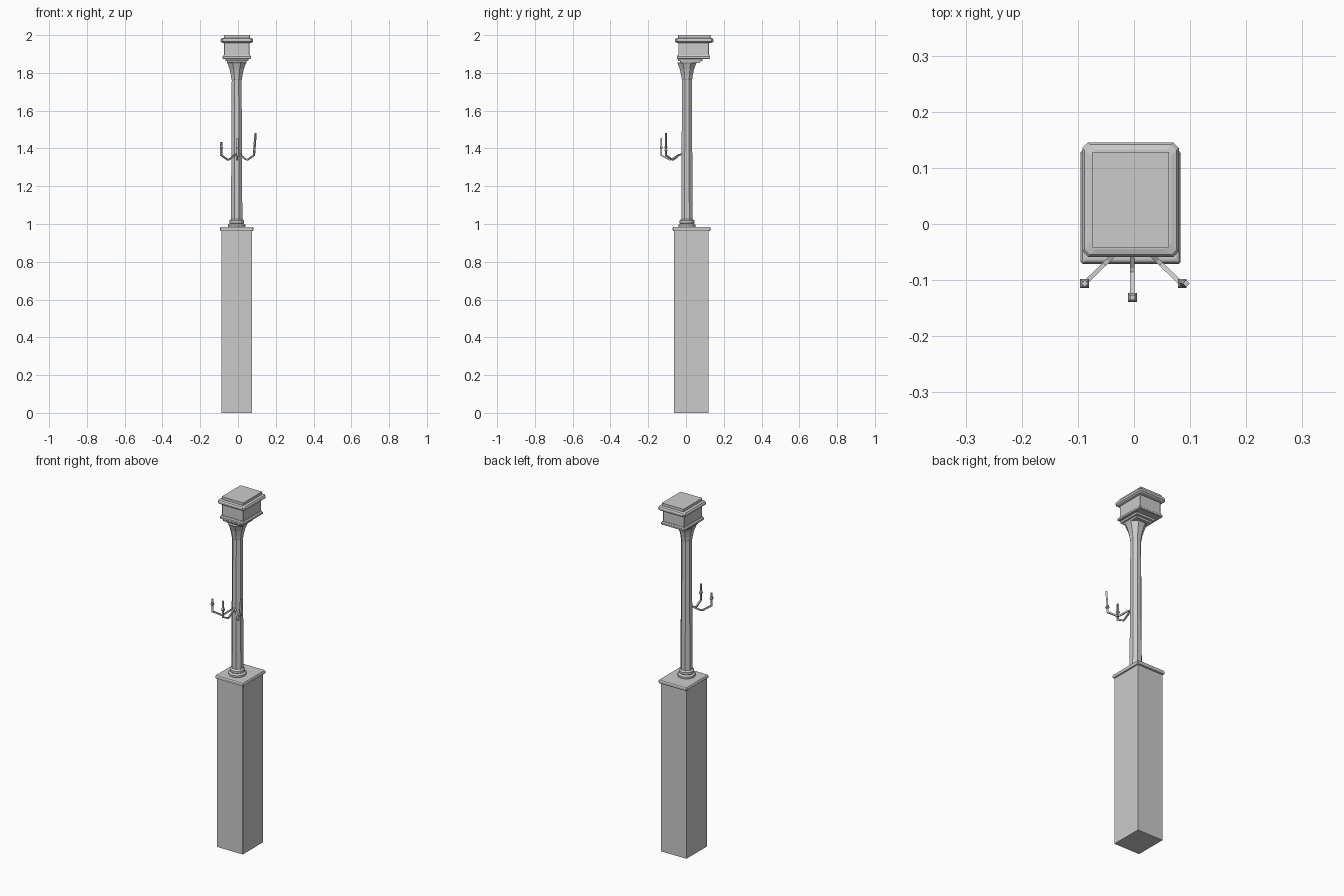
import bpy, bmesh, math
from mathutils import Vector

if "Cube" in bpy.data.objects:
    bpy.data.objects.remove(bpy.data.objects["Cube"])

mat = bpy.data.materials.new("stone grey")
mat.diffuse_color = (0.6, 0.6, 0.6, 1)
mat.use_nodes = True
mat.node_tree.nodes["Principled BSDF"].inputs["Base Color"].default_value = mat.diffuse_color


def loft(name, rings):
    """Skin a stack of equal-length point rings, capped at both ends."""
    bm = bmesh.new()
    vs = [[bm.verts.new(p) for p in r] for r in rings]
    n = len(vs[0])
    for a, b in zip(vs, vs[1:]):
        for i in range(n):
            j = (i + 1) % n
            bm.faces.new((a[i], a[j], b[j], b[i]))
    bm.faces.new(vs[0][::-1])
    bm.faces.new(vs[-1])
    bmesh.ops.recalc_face_normals(bm, faces=bm.faces)
    me = bpy.data.meshes.new(name)
    bm.to_mesh(me)
    bm.free()
    me.materials.append(mat)
    ob = bpy.data.objects.new(name, me)
    bpy.context.collection.objects.link(ob)
    return ob


def block(name, cx, cy, levels, c=0.002):
    """Rectangular moulding; levels are (z, half x, half y), c clips corners."""
    rings = []
    for z, hx, hy in levels:
        rings.append([(cx + x, cy + y, z) for x, y in (
            (hx - c, -hy), (hx, -hy + c), (hx, hy - c), (hx - c, hy),
            (-hx + c, hy), (-hx, hy - c), (-hx, -hy + c), (-hx + c, -hy))])
    return loft(name, rings)


def turned(name, cx, cy, levels, n):
    """Faceted turned part; levels are (z, distance to flat)."""
    k = 1 / math.cos(math.pi / n)
    return loft(name, [[(cx + r * k * math.cos((i + .5) * math.tau / n),
                         cy + r * k * math.sin((i + .5) * math.tau / n), z)
                        for i in range(n)] for z, r in levels])


def rod(name, pts, r):
    """Square bar swept along a path."""
    pts = [Vector(p) for p in pts]
    rings = []
    for i, p in enumerate(pts):
        t = (pts[min(i + 1, len(pts) - 1)] - pts[max(i - 1, 0)]).normalized()
        side = Vector((outward.y, -outward.x, 0))
        up = side.cross(t).normalized()
        rings.append([p + side * (a * r) + up * (b * r)
                      for a, b in ((1, 1), (-1, 1), (-1, -1), (1, -1))])
    return loft(name, rings)


# Pedestal and its rounded cap
block("pedestal", -0.006, 0.028, [(0, .081, .092), (.965, .081, .092)], 0.0002)
block("pedestal_cap", -0.006, 0.030, [
    (.962, .081, .093), (.964, .086, .098), (.969, .089, .101),
    (.978, .089, .101), (.983, .086, .098), (.985, .081, .093)], 0.003)

# Column: base rings, tapered octagonal shaft, flared capital
CX, CY = -0.007, 0.005
turned("column_base", CX, CY, [
    (.984, .044), (.988, .046), (.996, .046), (1.0, .041), (1.003, .036),
    (1.006, .039), (1.018, .039), (1.022, .034), (1.026, .030)], 16)
turned("column_shaft", CX, CY, [(1.02, .030), (1.77, .026)], 8)
turned("capital", CX, CY, [
    (1.762, .026), (1.768, .028), (1.79, .031), (1.82, .038), (1.848, .048),
    (1.855, .052)], 8)

# Head: stepped box with mouldings
HX, HY = -0.006, 0.040
block("head_collar", HX, 0.022, [
    (1.853, .050, .050), (1.862, .052, .054), (1.864, .060, .064),
    (1.878, .062, .068)])
block("head_lower_moulding", HX, HY, [
    (1.874, .072, .084), (1.877, .076, .088), (1.886, .076, .088),
    (1.889, .073, .085), (1.894, .070, .084)])
block("head_body", HX, HY, [(1.885, .067, .081), (1.965, .067, .081)])
block("head_top_moulding", HX, 0.0435, [
    (1.958, .070, .084), (1.961, .080, .096), (1.966, .086, .102),
    (1.976, .086, .102), (1.982, .082, .098), (1.985, .072, .088)], 0.010)
block("head_lid", HX, 0.0435, [
    (1.98, .0685, .085), (1.996, .0685, .085), (2.0, .0685, .085)], 0.001)

# Three curved candle arms, fanned from the front of the shaft
root = Vector((-0.003, -0.022, 1.37))
for side, tip, top in (("left", (-0.088, -0.106), (-0.088, -0.106, 1.435)),
                       ("middle", (-0.003, -0.131), (-0.003, -0.131, 1.455)),
                       ("right", (0.084, -0.106), (0.093, -0.106, 1.482))):
    reach = Vector((tip[0] - root.x, tip[1] - root.y, 0))
    outward = reach.normalized()
    path = [root + reach * f + Vector((0, 0, h)) for f, h in
            ((-.05, 0), (.15, -.003), (.5, -.028), (.6, -.030), (1, -.006))]
    rod(side + "_arm", path, .004)
    # slim upright and its diamond-shaped holder
    end = path[-1]
    base = [end + Vector((0, 0, -.004)), Vector(top)]
    rod(side + "_upright", base, .0045)
    z = 1.40 if side != "right" else 1.385
    turned(side + "_holder", end.x + (.002 if side == "right" else 0), end.y,
           [(z - .004, .003), (z + .004, .008), (z + .022, .003)], 4)
